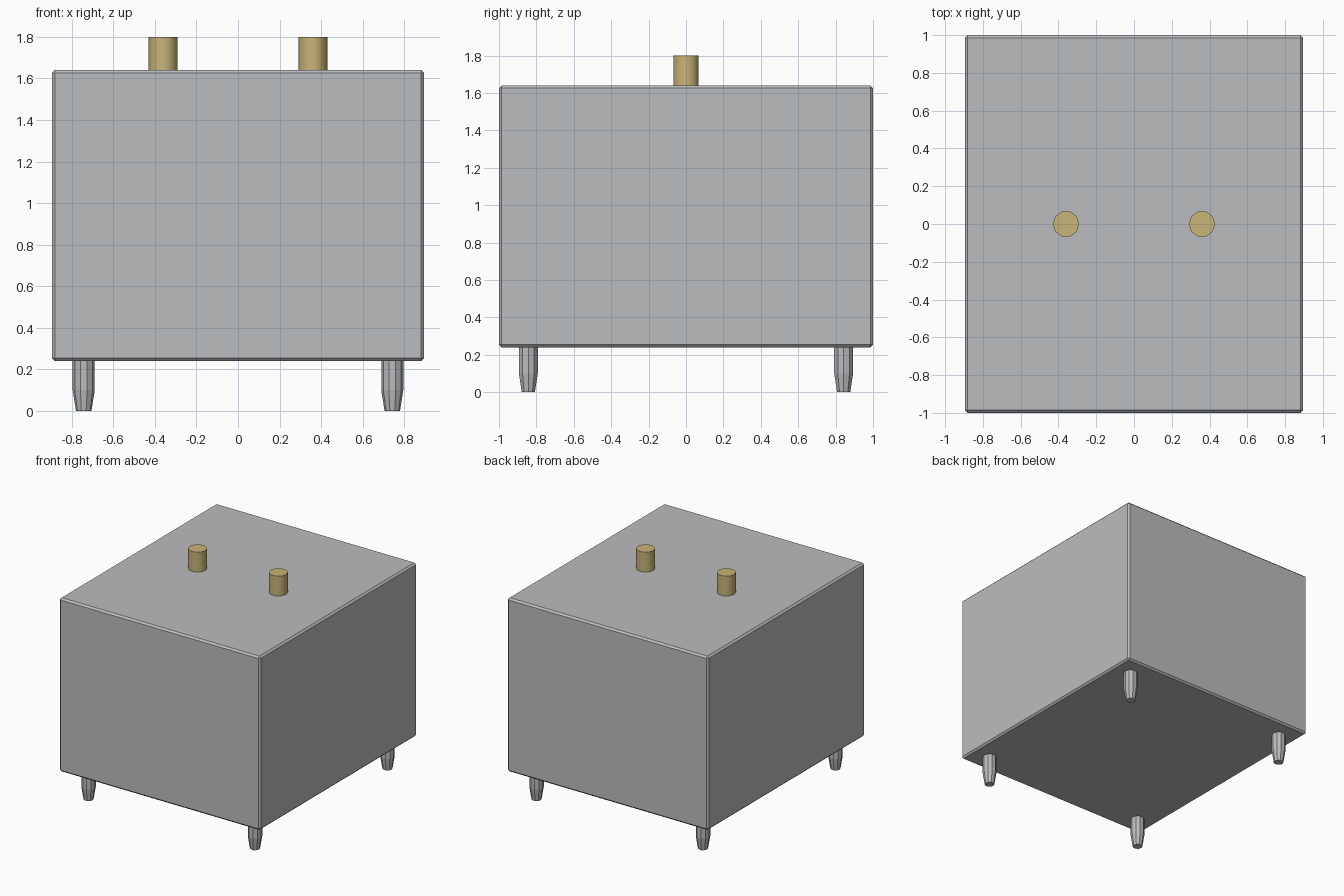
import bpy, bmesh, math

cube = bpy.data.objects.get("Cube")
if cube:
    bpy.data.objects.remove(cube, do_unlink=True)


def material(name, rgb):
    mat = bpy.data.materials.new(name)
    mat.use_nodes = True
    mat.diffuse_color = (*rgb, 1)
    mat.node_tree.nodes["Principled BSDF"].inputs["Base Color"].default_value = (*rgb, 1)
    return mat


grey = material("light grey", (0.50, 0.505, 0.52))
gold = material("dull gold", (0.58, 0.46, 0.19))


def finish(name, bm, mat, location):
    bmesh.ops.recalc_face_normals(bm, faces=bm.faces)
    mesh = bpy.data.meshes.new(name)
    bm.to_mesh(mesh)
    bm.free()
    mesh.materials.append(mat)
    obj = bpy.data.objects.new(name, mesh)
    obj.location = location
    bpy.context.collection.objects.link(obj)
    return obj


def turned(name, profile, sides, mat, location):
    """Closed prism through (radius, height) rings, first vertex on the x axis."""
    bm = bmesh.new()
    rings = [[bm.verts.new((r * math.cos(math.tau * i / sides),
                            r * math.sin(math.tau * i / sides), z))
              for i in range(sides)] for r, z in profile]
    for low, high in zip(rings, rings[1:]):
        for i in range(sides):
            j = (i + 1) % sides
            bm.faces.new((low[i], low[j], high[j], high[i]))
    bm.faces.new(rings[0])
    bm.faces.new(rings[-1])
    return finish(name, bm, mat, location)


# Body: box with a narrow chamfer on every edge
bm = bmesh.new()
bmesh.ops.create_cube(bm, size=1)
bmesh.ops.scale(bm, vec=(1.79, 2.0, 1.4), verts=bm.verts)
bmesh.ops.bevel(bm, geom=bm.edges[:], offset=0.014, segments=1, affect='EDGES')
finish("body", bm, grey, (0, 0, 0.94))

# Terminal pins on the top
for side, x in (("left", 0.36), ("right", -0.36)):
    pin = turned(side + "_pin", [(0.07, 0), (0.07, 0.16)], 10, gold, (x, 0, 1.64))
    bpy.ops.object.select_all(action='DESELECT')
    pin.select_set(True)
    bpy.context.view_layer.objects.active = pin
    bpy.ops.object.shade_smooth_by_angle(angle=math.radians(40))

# Tapered feet under the corners
for end, y in (("front", -0.843), ("back", 0.843)):
    for side, x in (("left", 0.742), ("right", -0.742)):
        turned(f"{end}_{side}_foot", [(0.037, 0), (0.053, 0.10), (0.053, 0.24)],
               10, grey, (x, y, 0))
